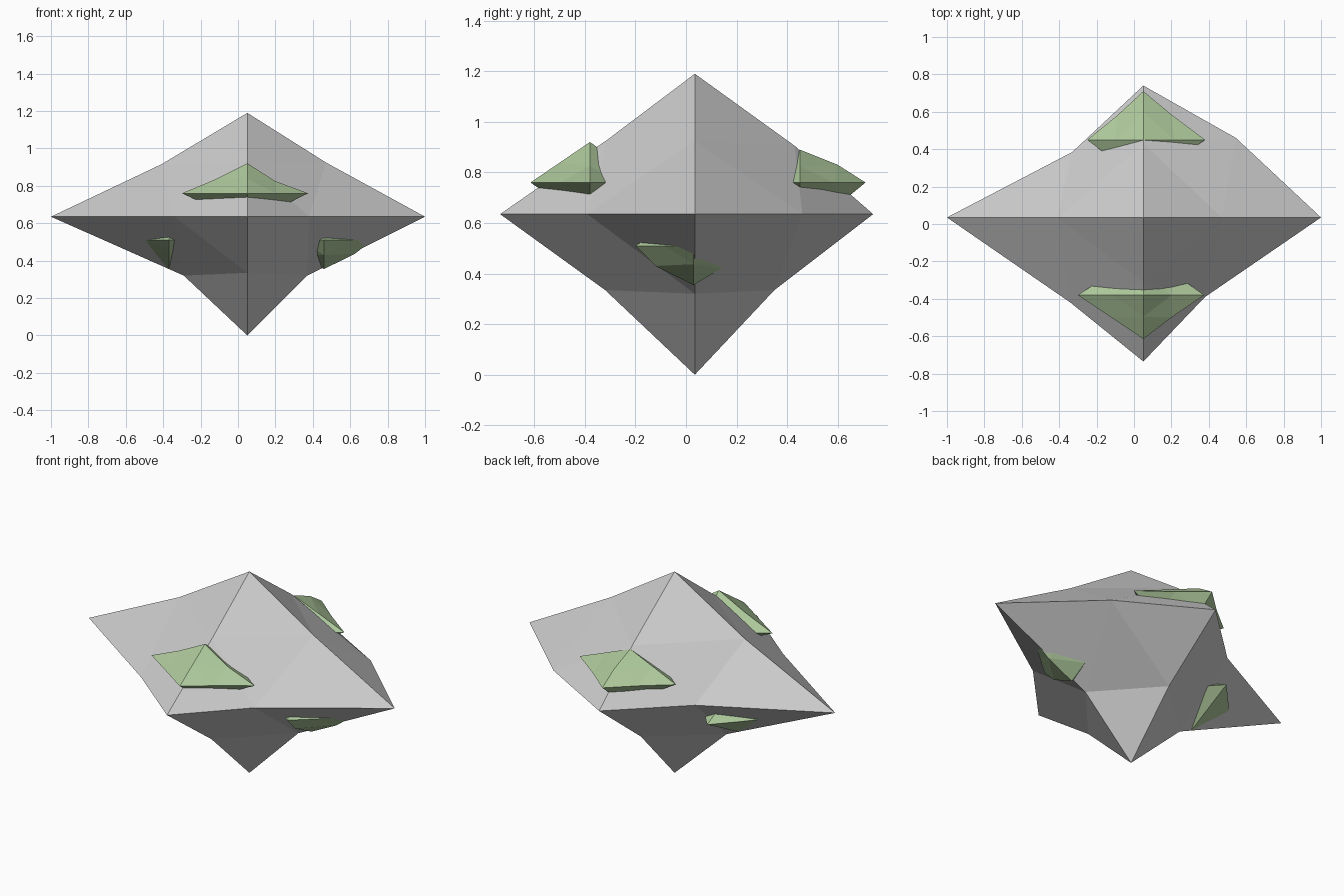
import bpy, bmesh
from mathutils import Vector

if "Cube" in bpy.data.objects:
    bpy.data.objects.remove(bpy.data.objects["Cube"])

moss = bpy.data.materials.new("moss_green")
moss.diffuse_color = (0.42, 0.58, 0.33, 1)
moss.use_nodes = True
moss.node_tree.nodes["Principled BSDF"].inputs["Base Color"].default_value = moss.diffuse_color


def faceted_rock(name, centre, reach, mids, material=None):
    """Octahedron split once; reach = tips along each axis, mids = nudged edge midpoints."""
    cx, cy, cz = centre
    tip = {
        "L": Vector((reach["L"], cy, cz)), "R": Vector((reach["R"], cy, cz)),
        "F": Vector((cx, reach["F"], cz)), "B": Vector((cx, reach["B"], cz)),
        "T": Vector((cx, cy, reach["T"])), "D": Vector((cx, cy, reach["D"])),
    }
    bm = bmesh.new()
    verts = {k: bm.verts.new(p) for k, p in tip.items()}
    for a, b in ("LF", "LB", "RF", "RB", "LT", "LD", "RT", "RD", "FT", "FD", "BT", "BD"):
        p = mids.get(a + b, (tip[a] + tip[b]) / 2)
        verts[a + b] = verts[b + a] = bm.verts.new(p)
    for x in "LR":
        for y in "FB":
            for z in "TD":
                for f in ((x, x + y, x + z), (y, y + z, x + y),
                          (z, x + z, y + z), (x + y, y + z, x + z)):
                    bm.faces.new([verts[k] for k in f])
    bmesh.ops.recalc_face_normals(bm, faces=bm.faces)
    mesh = bpy.data.meshes.new(name)
    bm.to_mesh(mesh)
    bm.free()
    ob = bpy.data.objects.new(name, mesh)
    bpy.context.collection.objects.link(ob)
    if material:
        mesh.materials.append(material)
    return ob


# Main boulder
faceted_rock("boulder", (0.05, 0.035, 0.635),
             dict(L=-1, R=1, F=-0.735, B=0.74, T=1.19, D=0),
             dict(LT=(-0.41, 0.035, 0.915), RT=(0.47, 0.035, 0.925),
                  LD=(-0.29, 0.035, 0.32), RD=(0.37, 0.035, 0.32),
                  FT=(0.05, -0.31, 0.93), BT=(0.05, 0.43, 0.905),
                  FD=(0.05, -0.32, 0.335), BD=(0.05, 0.35, 0.335),
                  LF=(-0.34, -0.42, 0.635), RF=(0.38, -0.39, 0.635),
                  LB=(-0.33, 0.385, 0.635), RB=(0.545, 0.46, 0.635)))

# Moss patches half sunk into the boulder
faceted_rock("moss_front", (0.05, -0.38, 0.76),
             dict(L=-0.30, R=0.375, F=-0.615, B=-0.15, T=0.92, D=0.60),
             dict(LT=(-0.12, -0.38, 0.835), RT=(0.20, -0.38, 0.825),
                  LF=(-0.12, -0.50, 0.76), RF=(0.20, -0.50, 0.76)), moss)
faceted_rock("moss_back", (0.05, 0.45, 0.76),
             dict(L=-0.25, R=0.38, F=0.22, B=0.71, T=0.89, D=0.59),
             dict(BT=(0.05, 0.60, 0.83), BD=(0.05, 0.60, 0.67),
                  LB=(-0.09, 0.58, 0.76), RB=(0.20, 0.585, 0.76)), moss)
faceted_rock("moss_right", (0.46, 0.03, 0.51),
             dict(L=0.20, R=0.72, F=-0.20, B=0.26, T=0.66, D=0.355),
             dict(FD=(0.46, -0.12, 0.43), RD=(0.625, 0.03, 0.437),
                  BD=(0.46, 0.14, 0.42), RF=(0.59, -0.085, 0.51)), moss)
faceted_rock("moss_left", (-0.37, 0.035, 0.51),
             dict(L=-0.63, R=-0.11, F=-0.26, B=0.33, T=0.66, D=0.355),
             dict(FD=(-0.37, -0.16, 0.455), LB=(-0.50, 0.19, 0.51)), moss)
